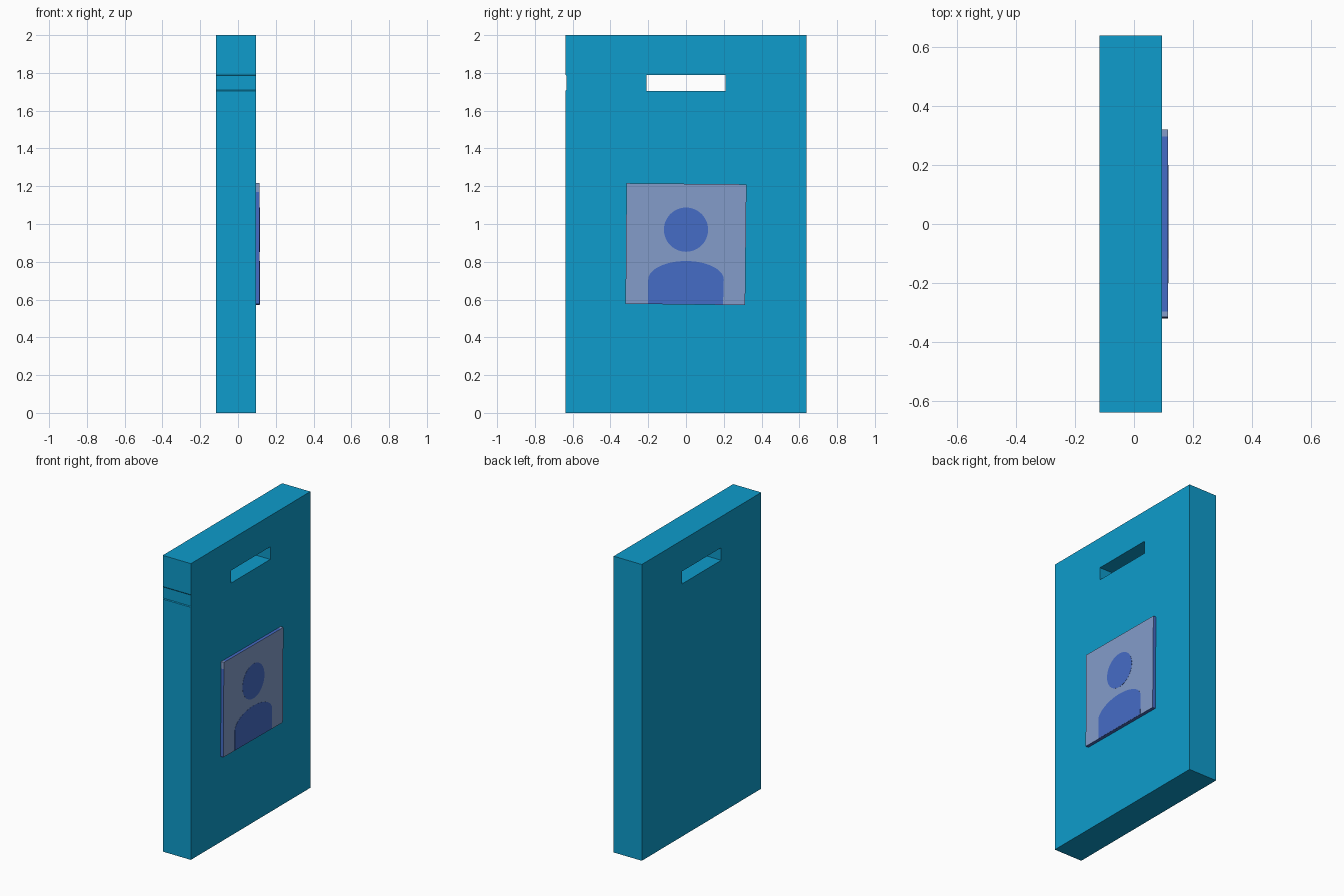
import bpy, bmesh, math

if "Cube" in bpy.data.objects:
    bpy.data.objects.remove(bpy.data.objects["Cube"])


def material(name, r, g, b):
    lin = lambda c: ((c / 255 + 0.055) / 1.055) ** 2.4 if c > 10 else c / 255 / 12.92
    m = bpy.data.materials.new(name)
    m.diffuse_color = (lin(r), lin(g), lin(b), 1)
    m.use_nodes = True
    m.node_tree.nodes["Principled BSDF"].inputs["Base Color"].default_value = m.diffuse_color
    return m


TEAL = material("teal", 14, 156, 204)
PALE = material("pale blue", 132, 156, 202)
BLUE = material("royal blue", 69, 108, 198)


def prism(name, loops, x0, x1, mats, rule=None):
    """Extrude a (y, z) outline, with optional holes, from x0 to x1."""
    bm = bmesh.new()
    edges = []
    for loop in loops:
        vs = [bm.verts.new((x0, y, z)) for y, z in loop]
        edges += [bm.edges.new((a, b)) for a, b in zip(vs, vs[1:] + vs[:1])]
    if len(loops) == 1:
        bm.faces.new(list(bm.verts))
    else:
        bmesh.ops.triangle_fill(bm, edges=edges, use_beauty=True)
    ext = bmesh.ops.extrude_face_region(bm, geom=list(bm.faces), use_keep_orig=True)
    for v in ext["geom"]:
        if isinstance(v, bmesh.types.BMVert):
            v.co.x = x1
    bmesh.ops.recalc_face_normals(bm, faces=list(bm.faces))
    if rule:
        for f in bm.faces:
            f.material_index = rule(f)
    me = bpy.data.meshes.new(name)
    bm.to_mesh(me)
    bm.free()
    for m in mats:
        me.materials.append(m)
    ob = bpy.data.objects.new(name, me)
    bpy.context.collection.objects.link(ob)
    return ob


# Card body with lanyard slot and a tiny notch in one edge
outer = [(-0.637, 0), (0.637, 0), (0.637, 2), (-0.637, 2),
         (-0.637, 1.79), (-0.633, 1.785), (-0.633, 1.71), (-0.637, 1.705)]
slot = [(-0.21, 1.705), (0.21, 1.705), (0.21, 1.79), (-0.21, 1.79)]
prism("card_body", [outer, slot], -0.116, 0.094, [TEAL])

# Slightly tilted photo plate: pale front, blue rim with pale corners
plate = [(-0.32, 0.577), (0.313, 0.571), (0.32, 1.21), (0.295, 1.2103),
         (-0.295, 1.2157), (-0.315, 1.216), (-0.3154, 1.17)]


def rim_rule(f):
    if abs(f.normal.x) > 0.5:
        return 0
    longest = max(e.calc_length() for e in f.edges)
    return 1 if longest > 0.1 else 0


prism("photo_plate", [plate], 0.094, 0.115, [PALE, BLUE], rim_rule)

# Portrait silhouette: round head and arched shoulders
head = [(0.117 * math.cos(a), 0.97 + 0.117 * math.sin(a))
        for a in (2 * math.pi * i / 48 for i in range(48))]
prism("portrait_head", [head], 0.1145, 0.1158, [BLUE])

arch = [(0.2 * math.cos(a), 0.705 + 0.099 * math.sin(a))
        for a in (math.pi * i / 32 for i in range(33))]
shoulders = [(-0.2, 0.577), (0.196, 0.574)] + arch
prism("portrait_shoulders", [shoulders], 0.1145, 0.1158, [BLUE])
